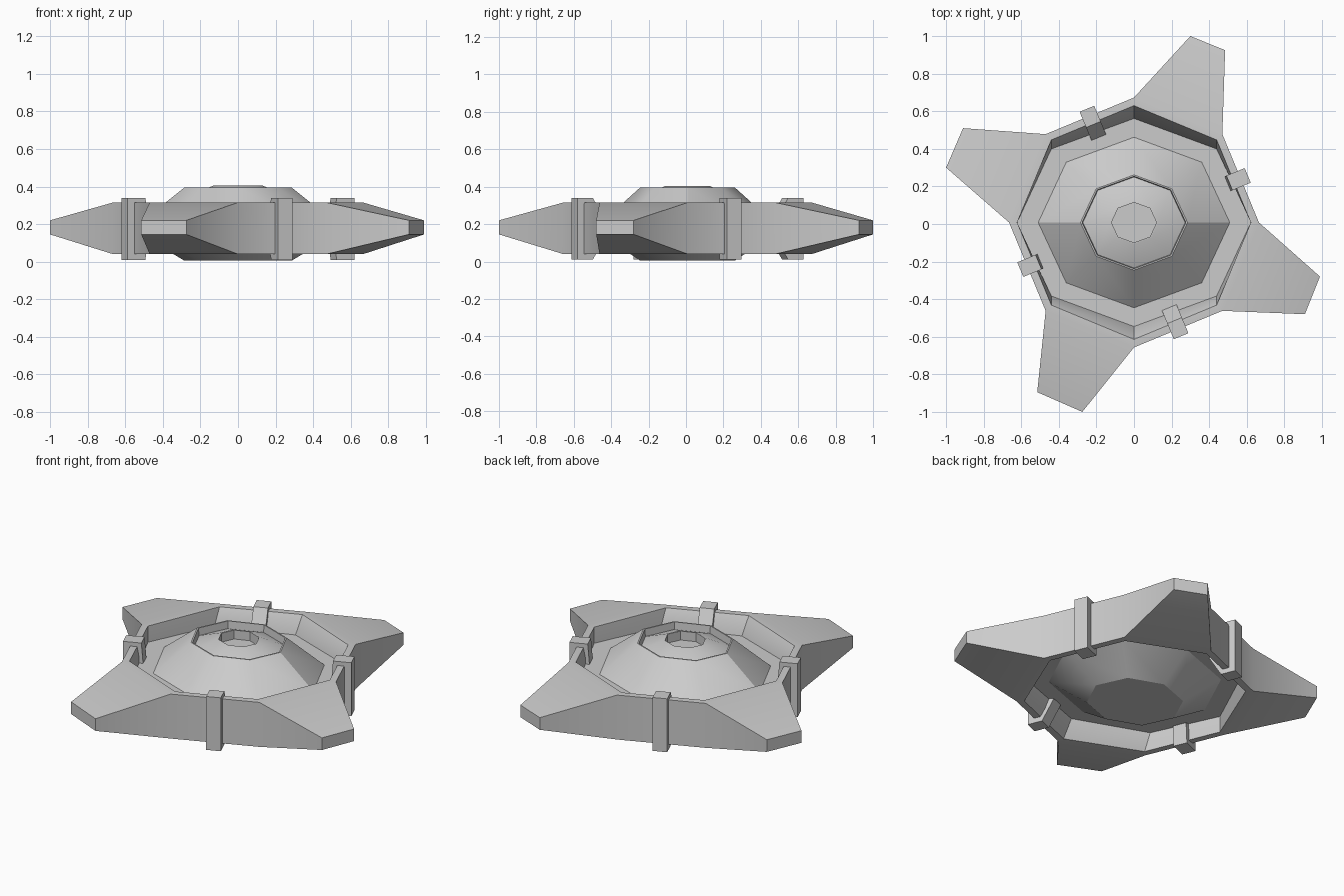
import bpy, bmesh, math
from mathutils import Vector

cube = bpy.data.objects.get("Cube")
if cube:
    bpy.data.objects.remove(cube, do_unlink=True)

SIDES = 8
CENTRE_Y = 0.008
SQUASH = 0.89
FLOOR_TOP, FLOOR_BOTTOM = 0.215, 0.14

grey = bpy.data.materials.new("plain grey")
grey.use_nodes = True
grey.diffuse_color = (0.6, 0.6, 0.6, 1)
grey.node_tree.nodes["Principled BSDF"].inputs["Base Color"].default_value = grey.diffuse_color


def finish(name, bm):
    """Turn a bmesh into a shaded object."""
    bmesh.ops.recalc_face_normals(bm, faces=bm.faces)
    mesh = bpy.data.meshes.new(name)
    bm.to_mesh(mesh)
    bm.free()
    mesh.materials.append(grey)
    obj = bpy.data.objects.new(name, mesh)
    bpy.context.collection.objects.link(obj)
    bpy.ops.object.select_all(action='DESELECT')
    obj.select_set(True)
    bpy.context.view_layer.objects.active = obj
    bpy.ops.object.shade_smooth_by_angle(angle=math.radians(30))
    return obj


def octagon(bm, r, z, squash=1.0):
    """Loop of vertices with the first one on +x."""
    steps = [math.tau * i / SIDES for i in range(SIDES)]
    return [bm.verts.new((r * math.cos(a), r * math.sin(a) * squash + CENTRE_Y, z))
            for a in steps]


def bridge(bm, a, b, skip=()):
    for i in range(SIDES):
        if i not in skip:
            j = (i + 1) % SIDES
            bm.faces.new((a[i], a[j], b[j], b[i]))


# Outer ring with four tapered fins
bm = bmesh.new()
section = [(0.665, 0.04, 1), (0.665, 0.315, 1), (0.622, 0.315, 1),
           (0.622, FLOOR_TOP, SQUASH), (0.622, FLOOR_BOTTOM, SQUASH), (0.622, 0.04, 1)]
loops = [octagon(bm, *s) for s in section]
fins = {1: ((0.485, 0.925), (0.30, 1.0)),
        3: ((-0.91, 0.51), (-1.0, 0.30)),
        5: ((-0.515, -0.895), (-0.275, -1.0)),
        7: ((0.91, -0.48), (0.99, -0.28))}
for i, loop in enumerate(loops):
    bridge(bm, loop, loops[(i + 1) % len(loops)], skip=fins if i == 0 else ())
low, high = loops[0], loops[1]
for side, (first, second) in fins.items():
    nxt = (side + 1) % SIDES
    base = [low[side], low[nxt], high[nxt], high[side]]
    tip = [bm.verts.new((*p, z)) for p, z in
           ((first, 0.145), (second, 0.145), (second, 0.22), (first, 0.22))]
    for k in range(4):
        m = (k + 1) % 4
        bm.faces.new((base[k], base[m], tip[m], tip[k]))
    bm.faces.new(tip)
finish("finned_ring", bm)

# Central hub: domes above and below, stepped recess on top
bm = bmesh.new()
profile = [(0.12, 0.35), (0.12, 0.405), (0.13, 0.405), (0.272, 0.35), (0.276, 0.395),
           (0.285, 0.395), (0.51, FLOOR_TOP), (0.625, FLOOR_TOP),
           (0.625, FLOOR_BOTTOM), (0.51, FLOOR_BOTTOM), (0.285, 0.005)]
loops = [octagon(bm, r, z, SQUASH) for r, z in profile]
for a, b in zip(loops, loops[1:]):
    bridge(bm, a, b)
bm.faces.new(loops[0])
bm.faces.new(loops[-1])
finish("domed_hub", bm)


# Clamps wrapped around the plain sides of the ring
def clamp(name, angle, shoulder, lip):
    half = [(0.655, 0.165), (shoulder, 0.165), (lip, 0.04), (lip + 0.04, 0.03),
            (shoulder + 0.035, 0.135), (0.615, 0.135)]
    middle = 0.175
    upper = [(r, middle + z) for r, z in half]
    lower = [(r, middle - z) for r, z in half]
    out = Vector((math.cos(angle), math.sin(angle), 0))
    across = Vector((-out.y, out.x, 0)) * 0.042
    bm = bmesh.new()
    rows = []
    for sign in (-1, 1):
        rows.append([[bm.verts.new(out * r + across * sign + Vector((0, CENTRE_Y, z)))
                      for r, z in part] for part in (upper, lower)])
    (ua, la), (ub, lb) = rows
    n = len(half)
    for a, b in ((ua, ub), (la, lb)):
        for k in range(n - 1):
            bm.faces.new((a[k], a[k + 1], b[k + 1], b[k]))
    for up, down in ((ua, la), (ub, lb)):
        bm.faces.new((up[0], up[1], up[4], up[5]))
        bm.faces.new((up[1], up[2], up[3], up[4]))
        bm.faces.new((down[0], down[1], down[4], down[5]))
        bm.faces.new((down[1], down[2], down[3], down[4]))
        bm.faces.new((up[0], up[5], down[5], down[0]))
    bm.faces.new((ua[0], ub[0], lb[0], la[0]))
    bm.faces.new((ua[5], ub[5], lb[5], la[5]))
    finish(name, bm)


for name, degrees, shoulder, lip in (("left_clamp", 22.5, 0.55, 0.54),
                                     ("back_clamp", 112.5, 0.565, 0.49),
                                     ("right_clamp", 202.5, 0.55, 0.54),
                                     ("front_clamp", 292.5, 0.565, 0.49)):
    clamp(name, math.radians(degrees), shoulder, lip)
